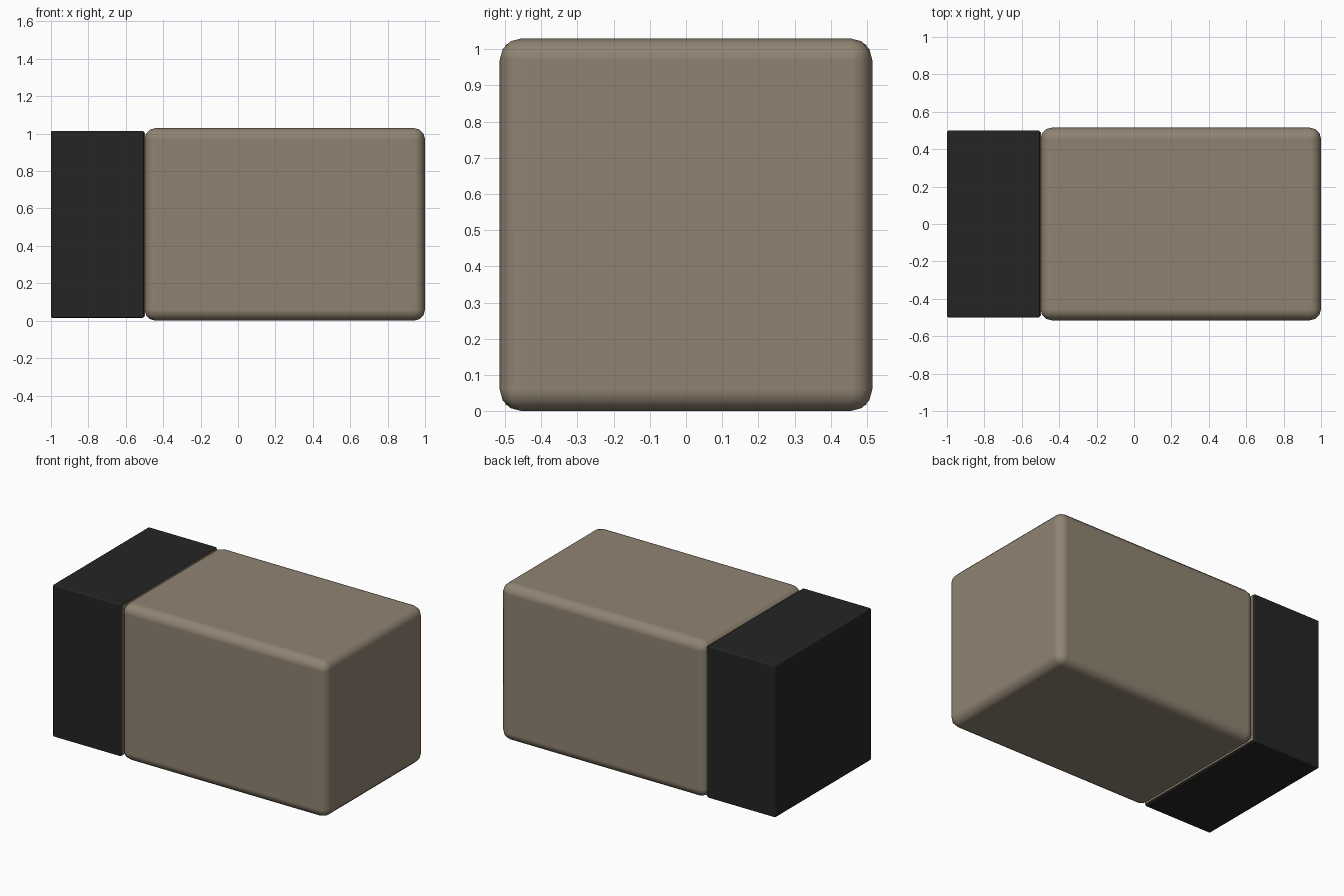
import bpy

if "Cube" in bpy.data.objects:
    bpy.data.objects.remove(bpy.data.objects["Cube"])


def material(name, color):
    m = bpy.data.materials.new(name)
    m.diffuse_color = (*color, 1)
    m.use_nodes = True
    m.node_tree.nodes["Principled BSDF"].inputs["Base Color"].default_value = m.diffuse_color
    return m


def rounded_box(name, lo, hi, mat, radius, segments):
    size = [b - a for a, b in zip(lo, hi)]
    mid = [(a + b) / 2 for a, b in zip(lo, hi)]
    bpy.ops.mesh.primitive_cube_add(size=1, location=mid)
    ob = bpy.context.object
    ob.name = name
    ob.scale = size
    bpy.ops.object.transform_apply(location=False, rotation=False, scale=True)
    ob.data.materials.append(mat)
    bpy.ops.object.shade_smooth()
    if radius:
        bev = ob.modifiers.new("soft_edges", "BEVEL")
        bev.width = radius
        bev.segments = segments
        bev.harden_normals = True
    else:
        bpy.ops.object.shade_flat()
    return ob


taupe = material("taupe", (0.28, 0.23, 0.168))
black = material("soft black", (0.018, 0.018, 0.018))

# Large rounded body
rounded_box("body", (-0.5, -0.515, 0), (1, 0.515, 1.03), taupe, 0.06, 3)
# Square end cap
rounded_box("end_cap", (-1, -0.5, 0.015), (-0.503, 0.5, 1.015), black, 0.008, 2)
# Thin taupe facing on the inner side of the cap
rounded_box("cap_facing", (-0.506, -0.492, 0.023), (-0.498, 0.492, 1.007), taupe, 0, 1)
